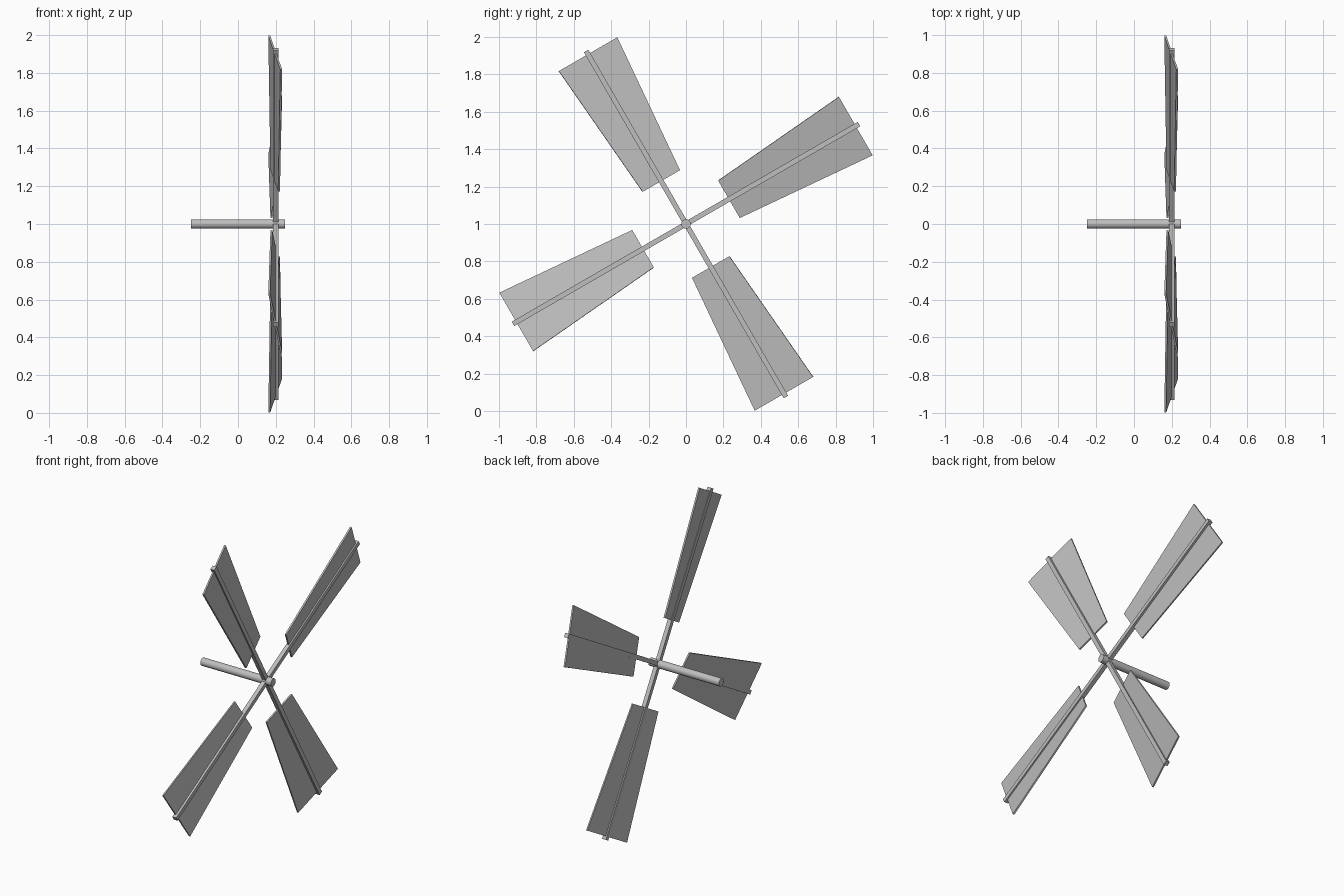
import bpy
import math
from mathutils import Matrix

if "Cube" in bpy.data.objects:
    bpy.data.objects.remove(bpy.data.objects["Cube"], do_unlink=True)

GREY = (0.52, 0.52, 0.52, 1.0)
grey = bpy.data.materials.new("plain_grey")
grey.use_nodes = True
grey.diffuse_color = GREY
grey.node_tree.nodes["Principled BSDF"].inputs["Base Color"].default_value = GREY

HUB = Matrix.Translation((0.2, 0, 1))


def prism(name, inner, outer, inner_half, outer_half, thick):
    """Tapered slab along +y, its width along z and thickness along x."""
    verts = [(x, y, side * half)
             for x in (-thick / 2, thick / 2)
             for y, half in ((inner, inner_half), (outer, outer_half))
             for side in (-1, 1)]
    faces = [(0, 1, 3, 2), (4, 6, 7, 5), (0, 4, 5, 1),
             (2, 3, 7, 6), (0, 2, 6, 4), (1, 5, 7, 3)]
    mesh = bpy.data.meshes.new(name)
    mesh.from_pydata(verts, [], faces)
    mesh.materials.append(grey)
    obj = bpy.data.objects.new(name, mesh)
    bpy.context.collection.objects.link(obj)
    return obj


# Axle running along x through the hub
bpy.ops.mesh.primitive_cylinder_add(vertices=16, radius=0.025, depth=0.5,
                                    location=(0, 0, 1),
                                    rotation=(0, math.pi / 2, 0))
axle = bpy.context.object
axle.name = "axle"
axle.data.materials.append(grey)
bpy.ops.object.shade_smooth_by_angle(angle=math.radians(40))

# Two long square spars crossing at the hub
for i in range(2):
    spar = prism(f"spar_{i + 1}", -1.068, 1.068, 0.0135, 0.0135, 0.027)
    spar.matrix_world = HUB @ Matrix.Rotation(math.radians(30 + 90 * i), 4, 'X')

# Four tapered sails, each pitched about its own spar
pitch = Matrix.Rotation(math.radians(10), 4, 'Y')
for i in range(4):
    sail = prism(f"sail_{i + 1}", 0.265, 1.048, 0.117, 0.183, 0.01)
    turn = Matrix.Rotation(math.radians(30 + 90 * i), 4, 'X')
    sail.matrix_world = HUB @ turn @ Matrix.Translation((-0.003, 0, 0)) @ pitch
